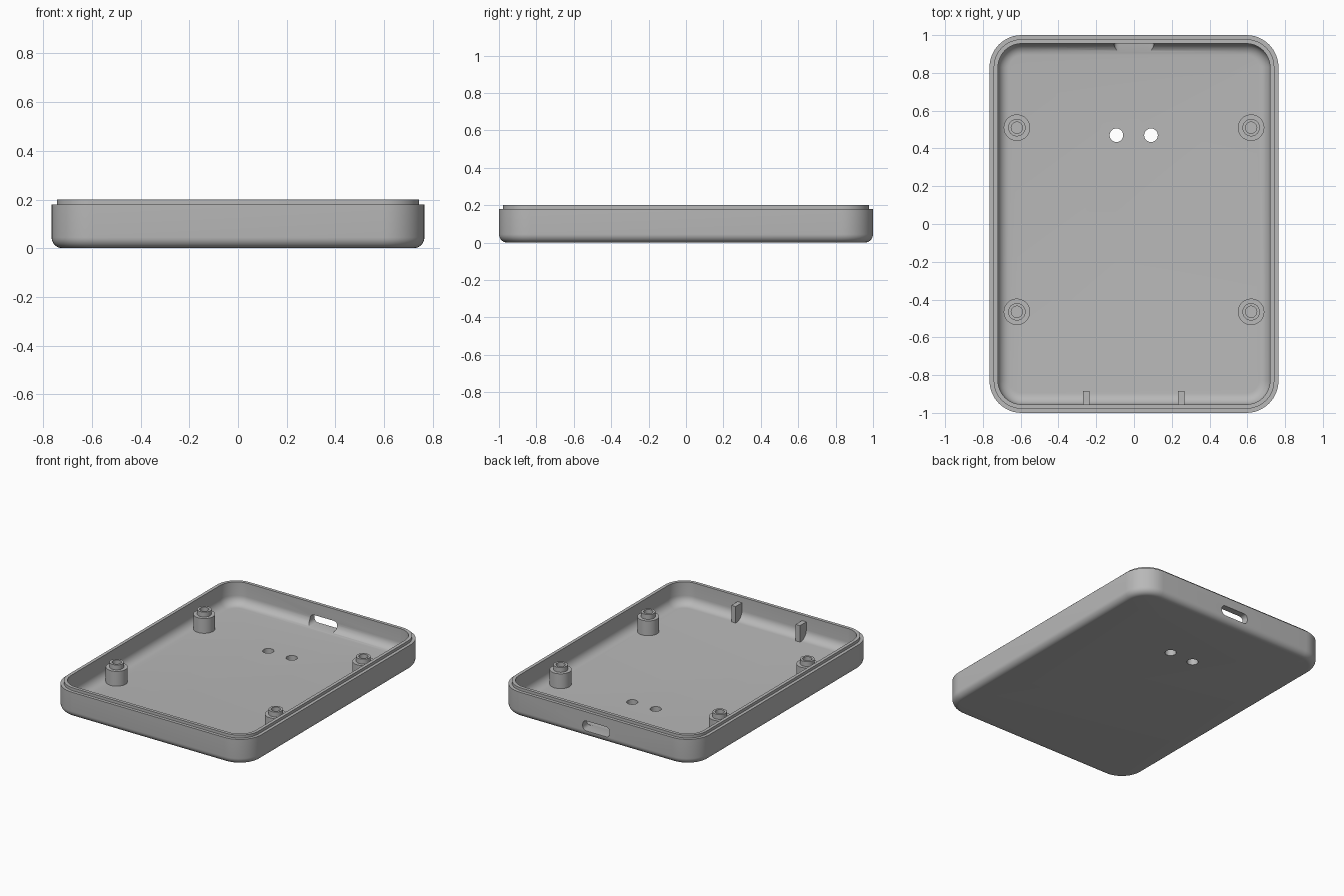
import bpy
import bmesh
from math import sin, cos, pi

default = bpy.data.objects.get("Cube")
if default:
    bpy.data.objects.remove(default, do_unlink=True)

HALF_X, HALF_Y, CORNER = 0.765, 1.0, 0.17
FLOOR, SHOULDER, RIM = 0.044, 0.18, 0.2
WALL, LIP = 0.045, 0.022

grey = bpy.data.materials.new("grey plastic")
grey.use_nodes = True
colour = (0.48, 0.48, 0.48, 1)
grey.diffuse_color = colour
grey.node_tree.nodes["Principled BSDF"].inputs["Base Color"].default_value = colour


def rounded_rect(hx, hy, r, steps):
    """Counter-clockwise outline of a rectangle with round corners."""
    points = []
    for i, (sx, sy) in enumerate([(1, 1), (-1, 1), (-1, -1), (1, -1)]):
        for k in range(steps + 1):
            a = (i + k / steps) * pi / 2
            points.append((sx * (hx - r) + r * cos(a), sy * (hy - r) + r * sin(a)))
    return points


def loft(name, rings):
    """Closed solid through a list of matching rings of 3D points."""
    bm = bmesh.new()
    loops = [[bm.verts.new(p) for p in ring] for ring in rings]
    n = len(loops[0])
    for low, high in zip(loops, loops[1:]):
        for i in range(n):
            j = (i + 1) % n
            bm.faces.new((low[i], low[j], high[j], high[i]))
    bm.faces.new(loops[0][::-1])
    bm.faces.new(loops[-1])
    bmesh.ops.recalc_face_normals(bm, faces=bm.faces)
    mesh = bpy.data.meshes.new(name)
    bm.to_mesh(mesh)
    bm.free()
    mesh.materials.append(grey)
    obj = bpy.data.objects.new(name, mesh)
    bpy.context.collection.objects.link(obj)
    return obj


def turned(name, x, y, profile, sides=40):
    """Solid of revolution from (radius, height) pairs."""
    angles = [2 * pi * k / sides for k in range(sides)]
    return loft(name, [[(x + r * cos(a), y + r * sin(a), z) for a in angles]
                       for r, z in profile])


def select_only(obj):
    bpy.ops.object.select_all(action='DESELECT')
    obj.select_set(True)
    bpy.context.view_layer.objects.active = obj


def cut(target, cutter):
    mod = target.modifiers.new("cut", 'BOOLEAN')
    mod.operation, mod.solver, mod.object = 'DIFFERENCE', 'EXACT', cutter
    select_only(target)
    bpy.ops.object.modifier_apply(modifier=mod.name)
    bpy.data.objects.remove(cutter, do_unlink=True)


def smooth(obj):
    select_only(obj)
    bpy.ops.object.shade_smooth_by_angle(angle=pi / 6)


# Tray section from the underside, over the stepped rim, down to the floor
quarter = [k / 8 * pi / 2 for k in range(9)]
OUTER_R, INNER_R = 0.045, 0.06
section = [(OUTER_R * (1 - sin(a)), OUTER_R * (1 - cos(a))) for a in quarter]
section += [(0, SHOULDER), (LIP, SHOULDER), (LIP, RIM), (WALL, RIM)]
section += [(WALL + INNER_R * (1 - cos(a)), FLOOR + INNER_R * (1 - sin(a)))
            for a in quarter]
tray = loft("tray", [
    [(x, y, z) for x, y in rounded_rect(HALF_X - d, HALF_Y - d, CORNER - d, 12)]
    for d, z in section])

# Connector slot through the back wall
slot = rounded_rect(0.105, 0.035, 0.028, 6)
cut(tray, loft("slot_cutter", [[(x, y, z + 0.081) for x, z in slot]
                               for y in (0.89, 1.1)]))

# Two round holes in the floor
for x in (-0.093, 0.09):
    cut(tray, turned("hole_cutter", x, 0.47, [(0.036, -0.1), (0.036, 0.1)]))
smooth(tray)

# Stepped screw posts with blind bores
post_profile = [(0.07, FLOOR - 0.01), (0.07, 0.148), (0.046, 0.148),
                (0.046, 0.182), (0.03, 0.182), (0.03, 0.06)]
for side, x in (("right", -0.62), ("left", 0.62)):
    for end, y in (("front", -0.465), ("back", 0.51)):
        smooth(turned(f"{end}_{side}_screw_post", x, y, post_profile))

# Upright ribs inside the front wall
for side, x in (("right", -0.252), ("left", 0.25)):
    foot = [(x + dx, y) for dx, y in
            ((-0.017, -0.97), (0.017, -0.97), (0.017, -0.885), (-0.017, -0.885))]
    loft(f"{side}_rib", [[(px, py, z) for px, py in foot]
                         for z in (FLOOR - 0.01, 0.16)])
